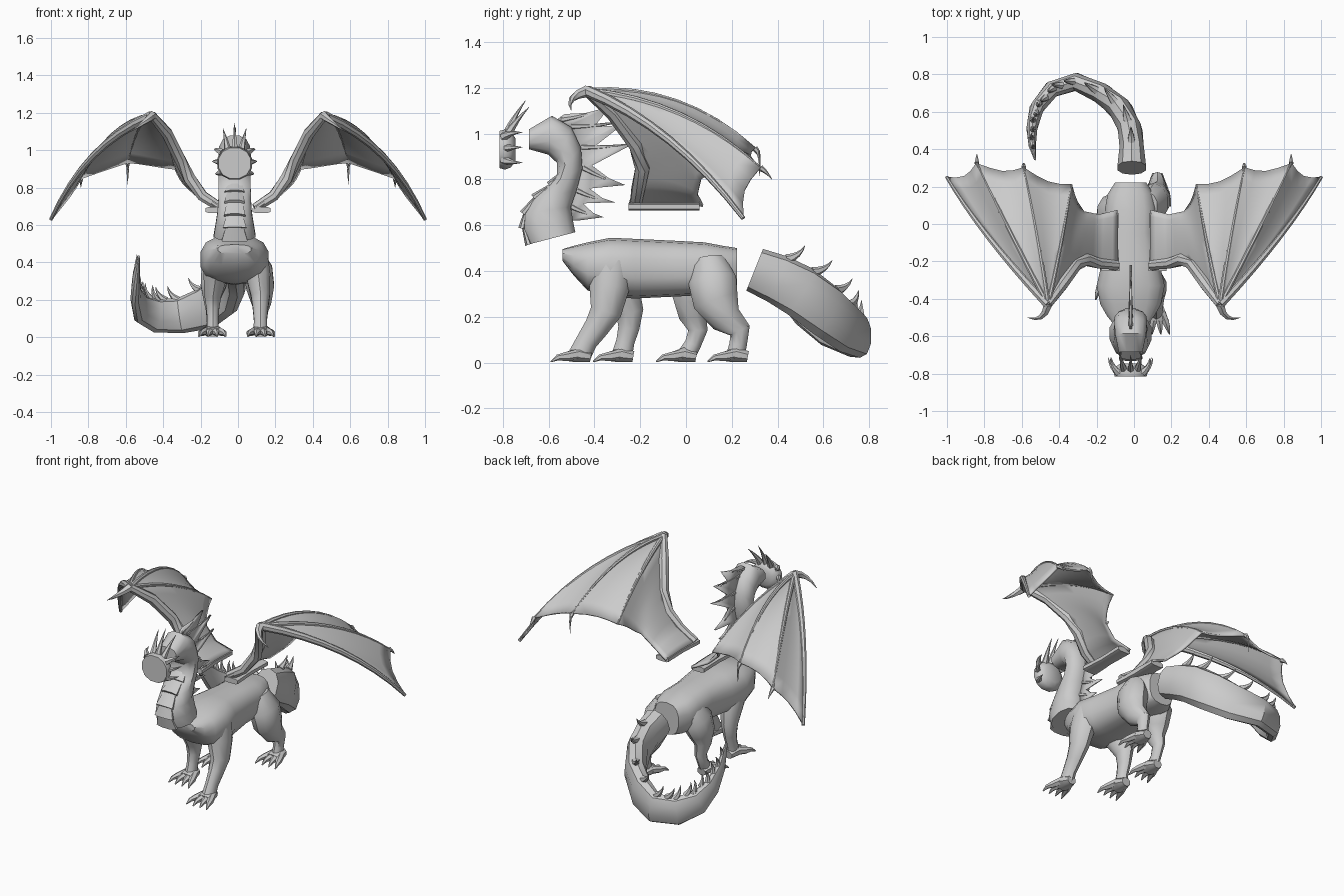
import bpy, bmesh, math
from mathutils import Vector as V

cube = bpy.data.objects.get("Cube")
if cube:
    bpy.data.objects.remove(cube)

grey = bpy.data.materials.new("scale grey")
grey.use_nodes = True
grey.diffuse_color = (0.6, 0.6, 0.6, 1)
grey.node_tree.nodes["Principled BSDF"].inputs["Base Color"].default_value = (0.6, 0.6, 0.6, 1)
X, Z = V((1, 0, 0)), V((0, 0, 1))
MID = -0.018  # centre line of the body


def finish(name, bm, thick=0, angle=38):
    bmesh.ops.remove_doubles(bm, verts=bm.verts, dist=0.0005)
    bmesh.ops.recalc_face_normals(bm, faces=bm.faces)
    mesh = bpy.data.meshes.new(name)
    bm.to_mesh(mesh)
    bm.free()
    obj = bpy.data.objects.new(name, mesh)
    bpy.context.collection.objects.link(obj)
    mesh.materials.append(grey)
    if thick:
        mod = obj.modifiers.new("thickness", 'SOLIDIFY')
        mod.thickness, mod.offset = thick, 0
    bpy.ops.object.select_all(action='DESELECT')
    bpy.context.view_layer.objects.active = obj
    obj.select_set(True)
    bpy.ops.object.shade_smooth_by_angle(angle=math.radians(angle))
    return obj


def loft(bm, rings, sides=12, power=1.0):
    """Skin rings given as (centre, side vector, up vector)."""
    rows = []
    for c, side, up in rings:
        row = []
        for k in range(sides):
            a = math.tau * (k + 0.5) / sides
            u, w = math.cos(a), math.sin(a)
            u = math.copysign(abs(u) ** power, u)
            w = math.copysign(abs(w) ** power, w)
            row.append(bm.verts.new(c + side * u + up * w))
        rows.append(row)
    for a, b in zip(rows, rows[1:]):
        for k in range(sides):
            j = (k + 1) % sides
            bm.faces.new((a[k], a[j], b[j], b[k]))
    bm.faces.new(rows[0])
    bm.faces.new(rows[-1])


def tube(bm, pts, radii, sides=8, planar=False, power=1.0):
    """Tapered tube; a radius is one number or (side, up)."""
    pts = [V(p) for p in pts]
    rings = []
    for i, p in enumerate(pts):
        t = (pts[min(i + 1, len(pts) - 1)] - pts[max(i - 1, 0)]).normalized()
        side = X - t * t.x if planar else t.cross(Z if abs(t.z) < 0.95 else X)
        side.normalize()
        r = radii[i]
        rs, ru = r if isinstance(r, tuple) else (r, r)
        rings.append((p, side * rs, side.cross(t) * ru))
    loft(bm, rings, sides, power)


def bezier(a, b, c, t):
    return V(a) * (1 - t) ** 2 + V(b) * 2 * t * (1 - t) + V(c) * t * t


def horn(bm, a, b, c, r, sides=6):
    tube(bm, [bezier(a, b, c, i / 4) for i in range(5)],
         [r * (1 - i / 4.2) for i in range(5)], sides)


# Torso: y, centre height, half height, half width
bm = bmesh.new()
torso = [(-.54, .47, .025, .09), (-.49, .445, .065, .13), (-.43, .42, .105, .165),
         (-.33, .415, .13, .185), (-.22, .41, .13, .16), (-.05, .41, .122, .135),
         (.08, .41, .115, .14), (.16, .40, .11, .125), (.222, .40, .10, .085)]
loft(bm, [(V((MID, y, z)), X * w, Z * h) for y, z, h, w in torso], 14, 0.75)
finish("torso", bm)

# Neck: throat point, nape point, half width
neck = [((-.685, .93), (-.685, 1.02), .065), ((-.60, .905), (-.585, 1.08), .085),
        ((-.565, .87), (-.50, 1.03), .09), ((-.565, .82), (-.457, .94), .088),
        ((-.60, .775), (-.45, .85), .088), ((-.67, .72), (-.475, .75), .09),
        ((-.715, .65), (-.50, .68), .095), ((-.72, .585), (-.49, .62), .105),
        ((-.69, .515), (-.48, .57), .115)]
bm = bmesh.new()
rings = []
for f, b, w in neck:
    f, b = V((MID, *f)), V((MID, *b))
    rings.append(((f + b) / 2, X * w, (b - f) / 2))
loft(bm, rings, 12, 0.85)
finish("neck", bm)

# Overlapping throat plates
bm = bmesh.new()
for (f0, _, w0), (f1, _, w1) in zip(neck[3:], neck[4:]):
    a, b = V((MID, *f0)), V((MID, *f1))
    tube(bm, [a + V((0, .012, 0)), b + V((0, .004, 0))],
         [(w0 * .5, .008), (w1 * .65, .018)], 8, True)
finish("throat_plates", bm, angle=25)

# Webbed crest down the nape
tips = [(-.33, 1.12), (-.25, 1.06), (-.22, .96), (-.265, .775), (-.31, .70), (-.36, .635)]
valleys = [(-.40, 1.03), (-.39, .95), (-.41, .86), (-.42, .76), (-.45, .695), (-.47, .62)]
base = [(-.545, 1.06)] + [b for _, b, _ in neck[2:8]]
bm = bmesh.new()
prev = (-.53, 1.085)
for i, (tip, val) in enumerate(zip(tips, valleys)):
    mid = ((prev[0] + tip[0]) / 2, (prev[1] + tip[1]) / 2 - .012)
    loop = [base[i], prev, mid, tip, val, base[i + 1]]
    bm.faces.new([bm.verts.new((MID, y - (.02 if p in (0, 5) else 0), z))
                  for p, (y, z) in enumerate(loop)])
    prev = val
finish("neck_crest", bm, 0.012)
bm = bmesh.new()
for b, t in zip(base, tips):
    b, t = V((MID, *b)), V((MID, *t))
    horn(bm, b, (b + t) / 2 - Z * .015, t, .014)
finish("neck_spines", bm)

# Head: flat-fronted frill with swept spikes
bm = bmesh.new()
loft(bm, [(V((MID, y, .93)), X * r, Z * r * .95)
          for y, r in ((-.815, .088), (-.79, .095), (-.765, .085), (-.745, .055))], 12, .9)
finish("head", bm)
bm = bmesh.new()
for s in (1, -1):
    for z, out, lift in ((.985, .098, .02), (.935, .108, .005), (.885, .092, -.012)):
        horn(bm, (MID + s * .065, -.795, z), (MID + s * out, -.77, z + lift),
             (MID + s * (out + .012), -.715, z + lift), .022)
    horn(bm, (MID + s * .035, -.78, .99), (MID + s * .045, -.75, 1.05),
         (MID + s * .062, -.685, 1.115), .022)
horn(bm, (MID, -.78, 1), (MID, -.76, 1.06), (MID, -.70, 1.145), .02)
finish("head_spikes", bm)


# Legs, each in its own walking pose: x, then y, z, radius
def leg(name, x, joints, foot_y):
    bm = bmesh.new()
    pts = [(x * k, y, z) for k, y, z, _ in joints]
    tube(bm, pts, [(r * .78, r) for *_, r in joints], 10, True)
    finish(name, bm)
    bm = bmesh.new()
    tube(bm, [(x, foot_y + .05, .026), (x, foot_y, .035), (x, foot_y - .05, .026)],
         [(.03, .026), (.05, .035), (.055, .024)], 8, True)
    for d in (-.05, -.017, .017, .05):
        tube(bm, [(x + d * .6, foot_y - .01, .035), (x + d, foot_y - .06, .026),
                  (x + d * 1.25, foot_y - .095, .022), (x + d * 1.4, foot_y - .125, .004)],
             [.022, .02, .013, .003], 6, True)
    finish(name + "_foot", bm)


leg("left_front_leg", .12, [(.75, -.32, .44, .09), (.9, -.335, .33, .088), (1, -.35, .22, .068),
                            (1, -.39, .155, .055), (1, -.435, .09, .047), (1, -.465, .03, .05)], -.465)
leg("right_front_leg", -.135, [(.8, -.32, .44, .09), (.9, -.29, .33, .085), (1, -.245, .22, .06),
                               (1, -.25, .15, .046), (1, -.265, .09, .04), (1, -.28, .03, .045)], -.28)
leg("left_hind_leg", .125, [(.6, .10, .45, .07), (.85, .115, .36, .105), (.95, .13, .27, .10),
                            (1, .175, .19, .07), (1, .235, .14, .048), (1, .228, .08, .038),
                            (1, .215, .03, .04)], .22)
leg("right_hind_leg", -.14, [(.6, .08, .45, .07), (.85, .06, .36, .105), (.95, .03, .27, .09),
                             (1, .03, .20, .06), (1, .052, .14, .042), (1, .03, .08, .036),
                             (1, .0, .03, .04)], -.005)

# Curled tail: centre, half width, half height
tail = [((-.012, .30, .405), .08, .098), ((-.012, .40, .365), .068, .108),
        ((-.02, .50, .31), .066, .115), ((-.07, .61, .225), .064, .12),
        ((-.17, .695, .155), .058, .115), ((-.31, .76, .115), .05, .095),
        ((-.44, .72, .115), .046, .09), ((-.52, .62, .15), .038, .08),
        ((-.545, .52, .22), .03, .065), ((-.545, .43, .31), .02, .045),
        ((-.53, .35, .43), .006, .012)]
bm = bmesh.new()
tube(bm, [p for p, *_ in tail], [(w, h) for _, w, h in tail], 10, power=.9)
finish("tail", bm)

# Hooked spines along the tail ridge
bm = bmesh.new()
for i in range(1, len(tail) - 1):
    for f in (0, .5):
        c = V(tail[i][0]).lerp(V(tail[i + 1][0]), f)
        t = (V(tail[i + 1][0]) - V(tail[i - 1][0])).normalized()
        up = t.cross(Z).normalized().cross(t)
        h = tail[i][2] + (tail[i + 1][2] - tail[i][2]) * f
        size = .035 + h * .38
        if i < 5 and f:
            continue
        root = c + up * h * .88
        horn(bm, root, root + up * size * .5 + t * size * .6,
             root + up * size * 1.15 + t * size * .6, size * .3)
finish("tail_spines", bm)

# Wings: ribs as start, control and end, from leading edge to root
wrist = (.46, -.43, 1.185)
ribs = [(wrist, (.82, -.05, 1.03), (1.0, .25, .63)), (wrist, (.69, 0, 1.15), (.84, .325, .85)),
        (wrist, (.52, -.02, 1.22), (.59, .30, .935)), (wrist, (.38, -.08, 1.13), (.335, .21, .90)),
        ((.30, -.19, .92), (.29, -.03, .92), (.27, .065, .80)),
        ((.20, -.23, .76), (.2, -.1, .79), (.19, .05, .73)),
        ((.09, -.25, .685), (.09, -.1, .70), (.09, .075, .685))]
ROWS, STEPS = 10, 4
for s, word in ((1, "left"), (-1, "right")):
    flip = lambda p: V((p[0] * s, p[1], p[2]))
    # Sagging membrane with a scalloped trailing edge
    bm = bmesh.new()
    cols = []
    for k in range((len(ribs) - 1) * STEPS + 1):
        i = min(k // STEPS, len(ribs) - 2)
        f = k / STEPS - i
        dip = math.sin(math.pi * f) if i < 4 else 0
        col = []
        for r in range(ROWS + 1):
            t = r / ROWS * (1 - .05 * dip)
            p = bezier(*ribs[i], t).lerp(bezier(*ribs[i + 1], t), f)
            col.append(bm.verts.new(flip(p - Z * .025 * dip * t)))
        cols.append(col)
    for a, b in zip(cols, cols[1:]):
        for r in range(ROWS):
            bm.faces.new((a[r], a[r + 1], b[r + 1], b[r]))
    bmesh.ops.dissolve_degenerate(bm, edges=bm.edges, dist=0.0005)
    finish(word + "_wing_membrane", bm, .012, 50)
    # Finger bones, arm and claws
    bm = bmesh.new()
    for rib, r in zip(ribs[:4], (.026, .016, .016, .015)):
        tube(bm, [flip(bezier(*rib, i / 8)) for i in range(9)],
             [r * (1 - i / 13) for i in range(9)], 8)
    tube(bm, [flip(p) for p in ((.09, -.22, .69), (.19, -.21, .755), (.26, -.19, .85),
                                (.31, -.22, .95), (.38, -.32, 1.09), wrist)],
         [.026, .03, .034, .032, .032, .024], 8)
    horn(bm, flip(wrist), flip((.48, -.53, 1.16)), flip((.57, -.50, 1.10)), .026)
    for rib, drop in zip(ribs[1:3], ((0, .05, -.05), (0, .02, -.12))):
        e = V(rib[2])
        horn(bm, flip(e), flip(e + V((0, .03, -.02))), flip(e + V(drop)), .014)
    finish(word + "_wing_bones", bm)
    # Flat shoulder plate where the wing is cut
    bm = bmesh.new()
    loft(bm, [(flip((.125, y, .68)), X * w, Z * .017)
              for y, w in ((-.25, .05), (-.1, .04), (.06, .045))], 8, .5)
    finish(word + "_wing_root", bm)
